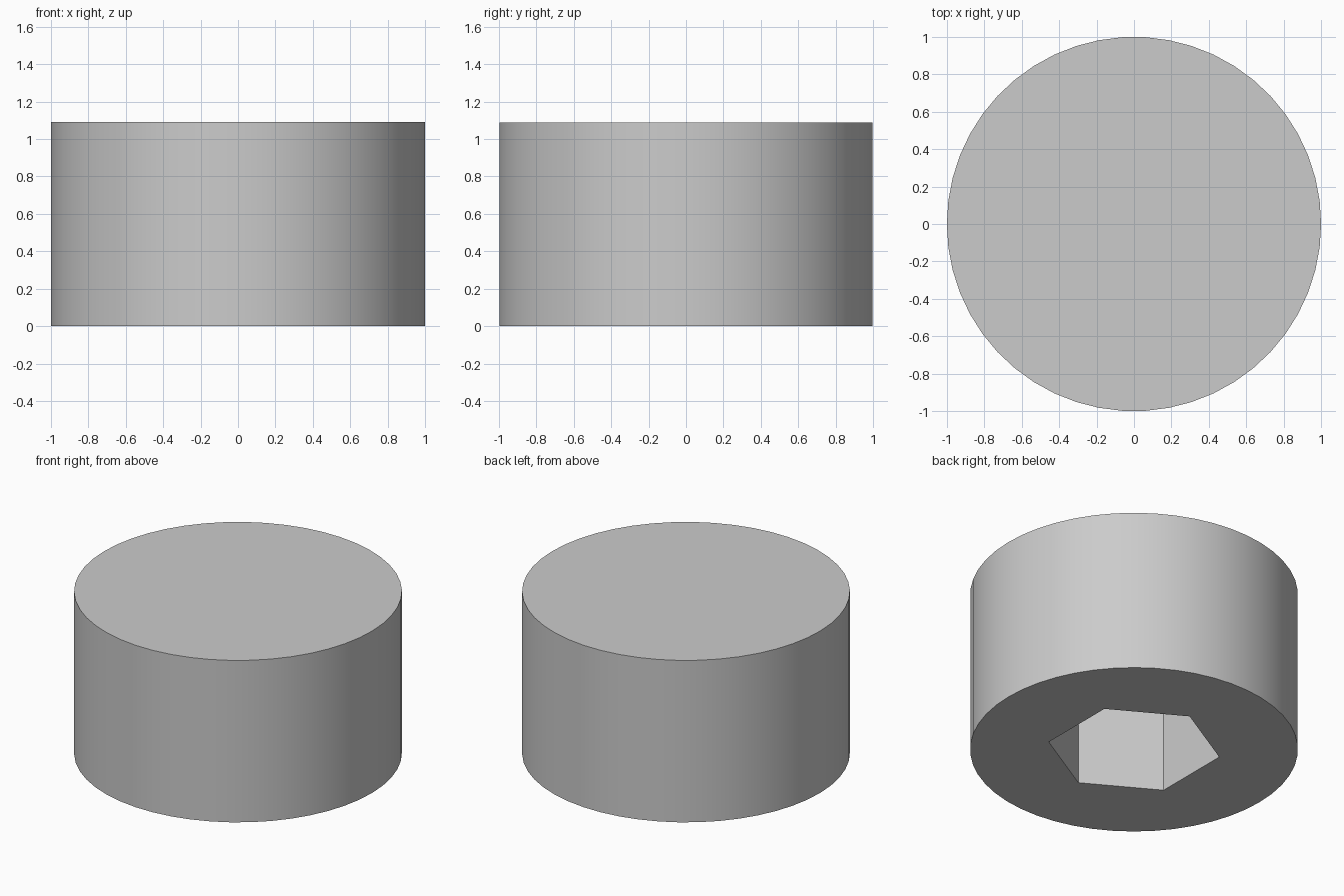
import bpy
import bmesh
from math import cos, sin, tau, radians

HEIGHT = 1.09
POCKET_DEPTH = 0.55

cube = bpy.data.objects.get("Cube")
if cube:
    bpy.data.objects.remove(cube, do_unlink=True)


def make_material(name, colour):
    mat = bpy.data.materials.new(name)
    mat.use_nodes = True
    mat.diffuse_color = colour
    mat.node_tree.nodes["Principled BSDF"].inputs["Base Color"].default_value = colour
    return mat


def ring(bm, sides, radius, z, start=0.0):
    """Closed loop of edges around the z axis."""
    verts = [bm.verts.new((radius * cos(start + tau * i / sides),
                           radius * sin(start + tau * i / sides), z))
             for i in range(sides)]
    edges = [bm.edges.new((verts[i - 1], verts[i])) for i in range(sides)]
    return verts, edges


def wall(bm, lower, upper):
    for i in range(len(lower)):
        bm.faces.new((lower[i - 1], lower[i], upper[i], upper[i - 1]))


bm = bmesh.new()

# Round outer body with a closed top
base, base_edges = ring(bm, 50, 1.0, 0)
top, _ = ring(bm, 50, 1.0, HEIGHT)
wall(bm, base, top)
bm.faces.new(top)

# Blind hexagonal pocket in the underside, corners on the y axis
mouth, mouth_edges = ring(bm, 6, 0.528, 0, radians(30))
roof, _ = ring(bm, 6, 0.528, POCKET_DEPTH, radians(30))
wall(bm, mouth, roof)
bm.faces.new(roof)

# Flat underside between the rim and the pocket
bmesh.ops.triangle_fill(bm, use_beauty=True, edges=base_edges + mouth_edges,
                        normal=(0, 0, -1))
bmesh.ops.recalc_face_normals(bm, faces=bm.faces[:])

mesh = bpy.data.meshes.new("round_cap")
bm.to_mesh(mesh)
bm.free()
mesh.materials.append(make_material("light_grey", (0.6, 0.6, 0.6, 1)))

cap = bpy.data.objects.new("round_cap", mesh)
bpy.context.collection.objects.link(cap)

# Smooth side, crisp rims and pocket
bpy.ops.object.select_all(action='DESELECT')
cap.select_set(True)
bpy.context.view_layer.objects.active = cap
bpy.ops.object.shade_smooth_by_angle(angle=radians(30))
